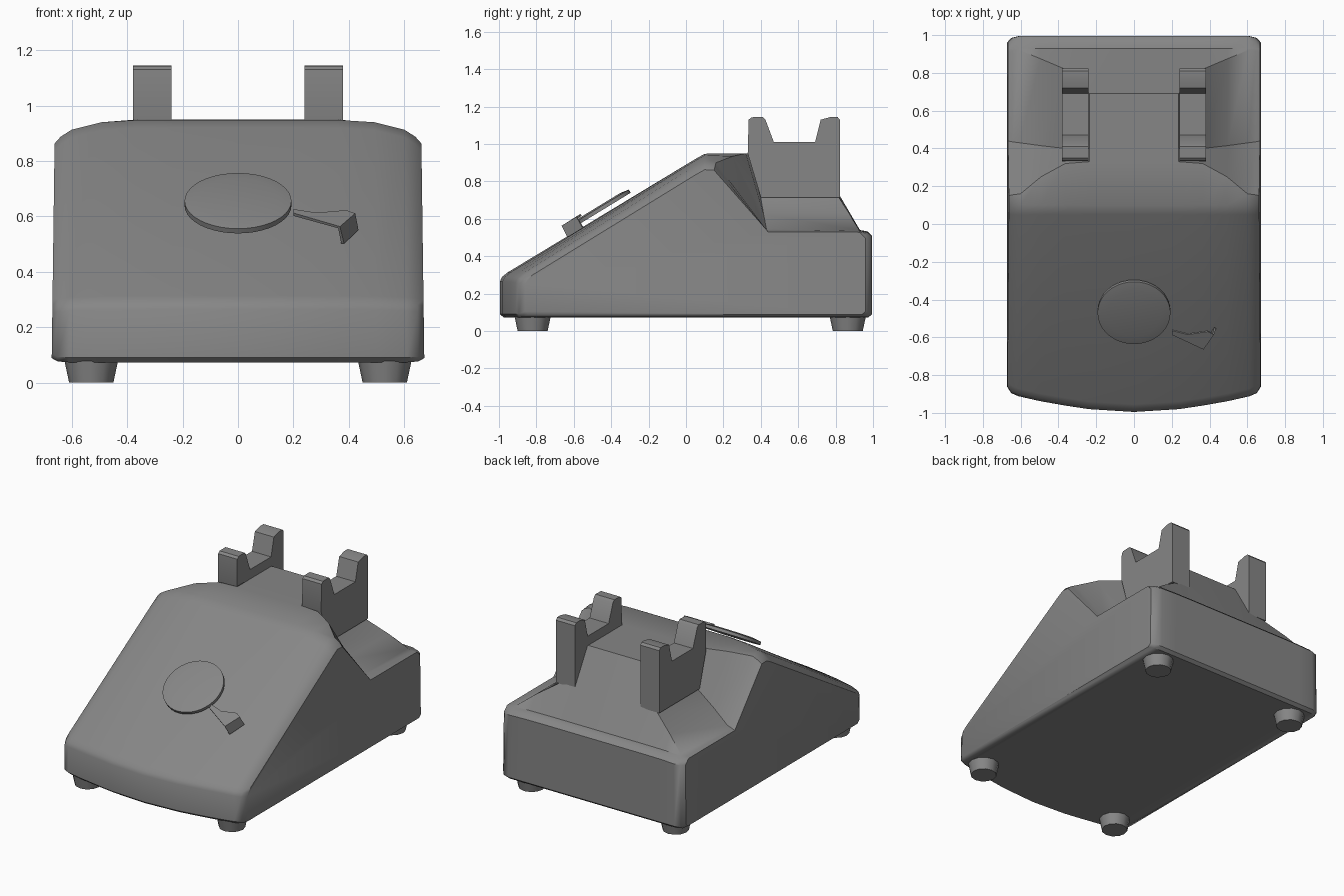
import bpy, bmesh, math
from mathutils import Matrix, Vector

cube = bpy.data.objects.get("Cube")
if cube:
    bpy.data.objects.remove(cube)

grey = bpy.data.materials.new("grey")
grey.use_nodes = True
colour = (0.24, 0.24, 0.24, 1)
grey.diffuse_color = colour
grey.node_tree.nodes["Principled BSDF"].inputs["Base Color"].default_value = colour


def finish(name, bm, smooth=None, matrix=None):
    """Turn a bmesh into a named grey object."""
    bmesh.ops.recalc_face_normals(bm, faces=bm.faces)
    mesh = bpy.data.meshes.new(name)
    bm.to_mesh(mesh)
    bm.free()
    mesh.materials.append(grey)
    ob = bpy.data.objects.new(name, mesh)
    bpy.context.collection.objects.link(ob)
    if matrix:
        ob.matrix_world = matrix
    if smooth:
        bpy.ops.object.select_all(action='DESELECT')
        ob.select_set(True)
        bpy.context.view_layer.objects.active = ob
        bpy.ops.object.shade_smooth_by_angle(angle=math.radians(smooth))
    return ob


# Housing: side profiles lofted across x.
# Each station: x, front y, back y, shoulder drop, bottom lift, saddle points
ridge = [(.33, .95), (.40, .95), (.69, .95)]
flank = [(.32, .95), (.40, .71), (.82, .71)]
ledge = [(.16, .90), (.43, .545), (.92, .54)]
edge = [(.15, .86), (.44, .53), (.91, .53)]
stations = [
    (0, -.995, .995, 0, 0, ridge),
    (.24, -.98, .995, 0, 0, ridge),
    (.37, -.96, .995, 0, 0, flank),
    (.50, -.937, .995, .008, 0, [(.25, .935), (.415, .625), (.875, .625)]),
    (.61, -.912, .995, .035, 0, ledge),
    (.65, -.895, .985, .06, .003, [(.155, .88), (.435, .535), (.915, .535)]),
    (.672, -.86, .96, .085, .015, edge),
]


def profile(x, f, r, drop, lift, saddle):
    dip = drop * .15
    pts = [(f + .02, .073 + lift), (f, .09 + lift), (f, .265 - dip), (f + .012, .29 - dip),
           (f + .04, .313 - dip), (.05, .92 - drop), (.1, .948 - drop), *saddle,
           (.93, .54 - dip), (r - .025, .533 - dip), (r, .51 - dip),
           (r, .09 + lift), (r - .02, .073 + lift)]
    return [(x * (1.003 - .02 * z), y, z) for y, z in pts]


bm = bmesh.new()
mirrored = [(-s[0], *s[1:]) for s in reversed(stations[1:])]
rings = [[bm.verts.new(p) for p in profile(*s)] for s in mirrored + stations]
for a, b in zip(rings, rings[1:]):
    for i in range(len(a)):
        j = (i + 1) % len(a)
        bm.faces.new((a[i], a[j], b[j], b[i]))
bm.faces.new(rings[0])
bm.faces.new(rings[-1])
finish("housing", bm, 40)

# Cradle prongs: a notched side profile given width
prong = [(.33, .95), (.335, 1.13), (.35, 1.143), (.41, 1.145), (.425, 1.13), (.47, 1.01),
         (.69, 1.01), (.72, 1.13), (.775, 1.145), (.81, 1.145), (.823, 1.13),
         (.823, .715), (.40, .715)]
for side, sx in (("left", 1), ("right", -1)):
    bm = bmesh.new()
    face = bm.faces.new([bm.verts.new((sx * .24, y, z)) for y, z in prong])
    out = bmesh.ops.extrude_face_region(bm, geom=[face])
    bmesh.ops.translate(bm, vec=(sx * .14, 0, 0),
                        verts=[v for v in out["geom"] if isinstance(v, bmesh.types.BMVert)])
    finish("cradle_prong_" + side, bm, 25)

# Feet: short tapered pegs
for end, y in (("front", -.82), ("back", .865)):
    for side, x in (("left", .53), ("right", -.53)):
        bm = bmesh.new()
        bmesh.ops.create_cone(bm, cap_ends=True, segments=12, radius1=.08, radius2=.097,
                              depth=.08, matrix=Matrix.Translation((x, y, .04)))
        finish(f"{end}_foot_{side}", bm, 40)

# Frame lying on the sloping front panel
slope = Matrix.Translation((0, -.45, .622)) @ Matrix.Rotation(math.atan(.61), 4, 'X')

# Dial: a thin disc with a raised centre
bm = bmesh.new()
bmesh.ops.create_cone(bm, cap_ends=True, segments=40, radius1=.193, radius2=.193,
                      depth=.02, matrix=Matrix.Translation((0, 0, .03)))
top = max(bm.faces, key=lambda f: f.calc_center_median().z)
bmesh.ops.inset_region(bm, faces=[top], thickness=.05, depth=.008)
finish("dial", bm, 30, slope)

# Finger stop: a flared arm with a flange folded down at its end
arm = [(.2, -.095), (.2, -.122), (.365, -.212), (.42, -.12), (.39, -.102), (.285, -.12)]
bm = bmesh.new()
plate = [bm.verts.new((x, y, .057)) for x, y in arm]
bm.faces.new(plate)
low = [bm.verts.new(p) for p in ((.378, -.217, -.008), (.43, -.122, -.008))]
bm.faces.new((plate[3], plate[2], low[0], low[1]))
stop = finish("finger_stop", bm, None, slope)
thick = stop.modifiers.new("thickness", 'SOLIDIFY')
thick.thickness = .012
thick.offset = 0
